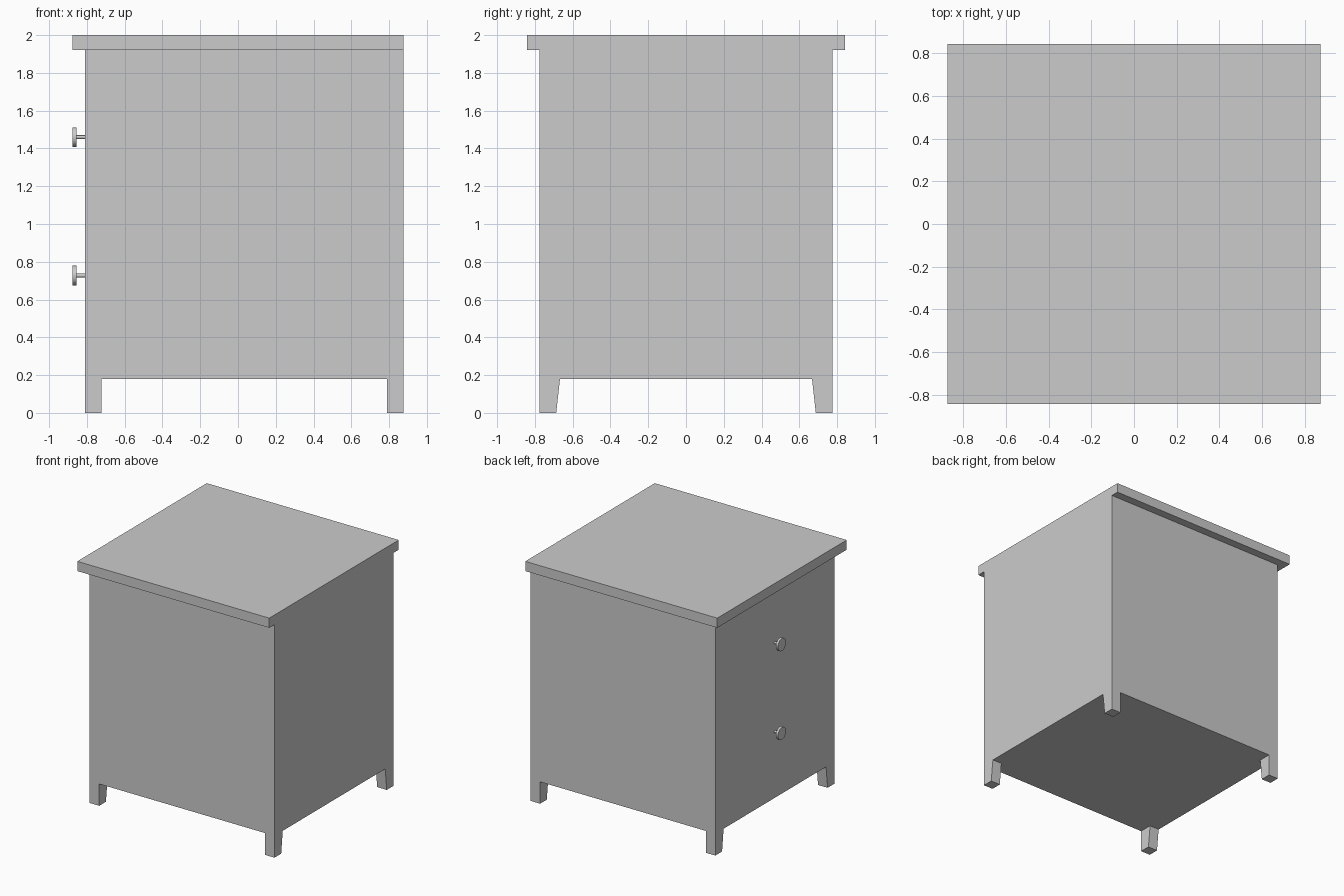
import bpy
import bmesh
from mathutils import Matrix, Vector

cube = bpy.data.objects.get("Cube")
if cube:
    bpy.data.objects.remove(cube, do_unlink=True)

grey = bpy.data.materials.new("plain grey")
grey.use_nodes = True
grey.diffuse_color = (0.6, 0.6, 0.6, 1)
grey.node_tree.nodes["Principled BSDF"].inputs["Base Color"].default_value = (0.6, 0.6, 0.6, 1)


def make_object(name, bm):
    bmesh.ops.recalc_face_normals(bm, faces=bm.faces)
    mesh = bpy.data.meshes.new(name)
    bm.to_mesh(mesh)
    bm.free()
    mesh.materials.append(grey)
    obj = bpy.data.objects.new(name, mesh)
    bpy.context.collection.objects.link(obj)
    return obj


def box(name, low, high):
    low, high = Vector(low), Vector(high)
    bm = bmesh.new()
    bmesh.ops.create_cube(bm, size=1)
    bmesh.ops.scale(bm, vec=high - low, verts=bm.verts)
    bmesh.ops.translate(bm, vec=(low + high) / 2, verts=bm.verts)
    return make_object(name, bm)


def add_disc(bm, radius, x0, x1, z):
    # Cylinder lying along x
    place = Matrix.Translation(((x0 + x1) / 2, 0, z)) @ Matrix.Rotation(1.5708, 4, "Y")
    bmesh.ops.create_cone(bm, cap_ends=True, segments=32, radius1=radius,
                          radius2=radius, depth=x1 - x0, matrix=place)


LEFT, RIGHT, SIDE = -0.81, 0.875, 0.775
FLOOR, LID = 0.18, 1.92
LEG = 0.087

# Cabinet and overhanging top, flush on the +x side
box("cabinet_body", (LEFT, -SIDE, FLOOR), (RIGHT, SIDE, LID))
box("table_top", (-RIGHT, -0.843, LID), (RIGHT, 0.843, 2))

# Legs, tapered on the inner y face only
for end, x in (("left", RIGHT - LEG), ("right", LEFT)):
    for side, s in (("front", -1), ("back", 1)):
        bm = bmesh.new()
        profile = [(SIDE, 0), (SIDE, FLOOR), (0.667, FLOOR), (0.687, 0)]
        face = bm.faces.new([bm.verts.new((x, s * y, z)) for y, z in profile])
        new = bmesh.ops.extrude_face_region(bm, geom=[face])["geom"]
        verts = [g for g in new if isinstance(g, bmesh.types.BMVert)]
        bmesh.ops.translate(bm, vec=(LEG, 0, 0), verts=verts)
        make_object(f"{side}_{end}_leg", bm)

# Round knobs on thin stems
for name, z in (("upper_knob", 1.46), ("lower_knob", 0.727)):
    bm = bmesh.new()
    add_disc(bm, 0.01, -0.86, LEFT + 0.01, z)
    add_disc(bm, 0.052, -RIGHT, -0.856, z)
    knob = make_object(name, bm)
    bpy.ops.object.select_all(action="DESELECT")
    knob.select_set(True)
    bpy.context.view_layer.objects.active = knob
    bpy.ops.object.shade_smooth_by_angle()
